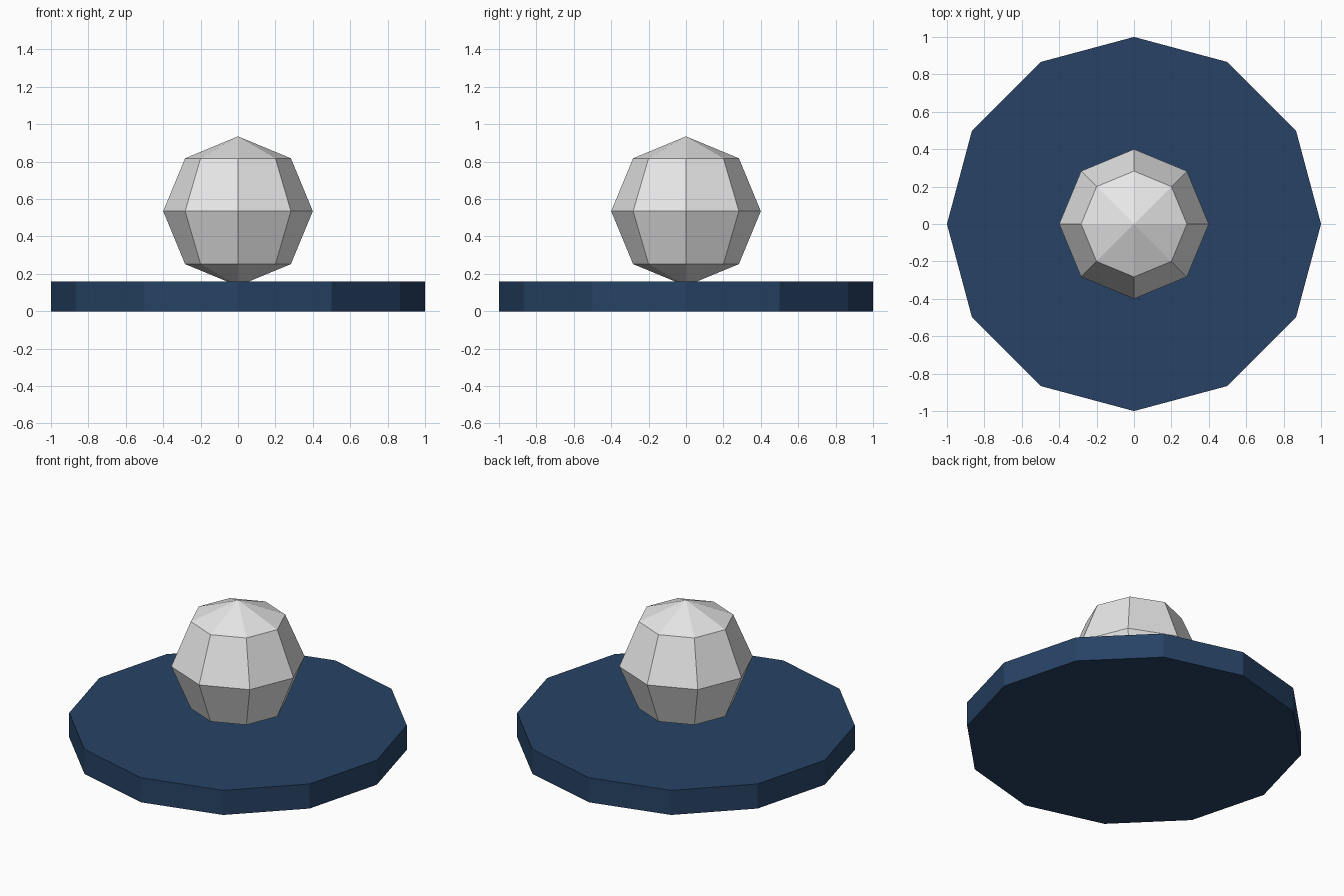
import bpy

if "Cube" in bpy.data.objects:
    bpy.data.objects.remove(bpy.data.objects["Cube"])


def material(name, rgb):
    mat = bpy.data.materials.new(name)
    mat.diffuse_color = (*rgb, 1)
    mat.use_nodes = True
    mat.node_tree.nodes["Principled BSDF"].inputs["Base Color"].default_value = mat.diffuse_color
    return mat


def finish(name, mat):
    obj = bpy.context.object
    obj.name = name
    obj.data.materials.append(mat)
    bpy.ops.object.shade_flat()


# twelve-sided base disc
bpy.ops.mesh.primitive_cylinder_add(vertices=12, radius=1, depth=0.16, location=(0, 0, 0.08))
finish("base_disc", material("navy blue", (0.020, 0.055, 0.130)))

# faceted ball, its lowest tip sunk slightly into the disc
bpy.ops.mesh.primitive_uv_sphere_add(segments=8, ring_count=4, radius=0.4, location=(0, 0, 0.535))
finish("faceted_ball", material("light grey", (0.8, 0.8, 0.8)))
